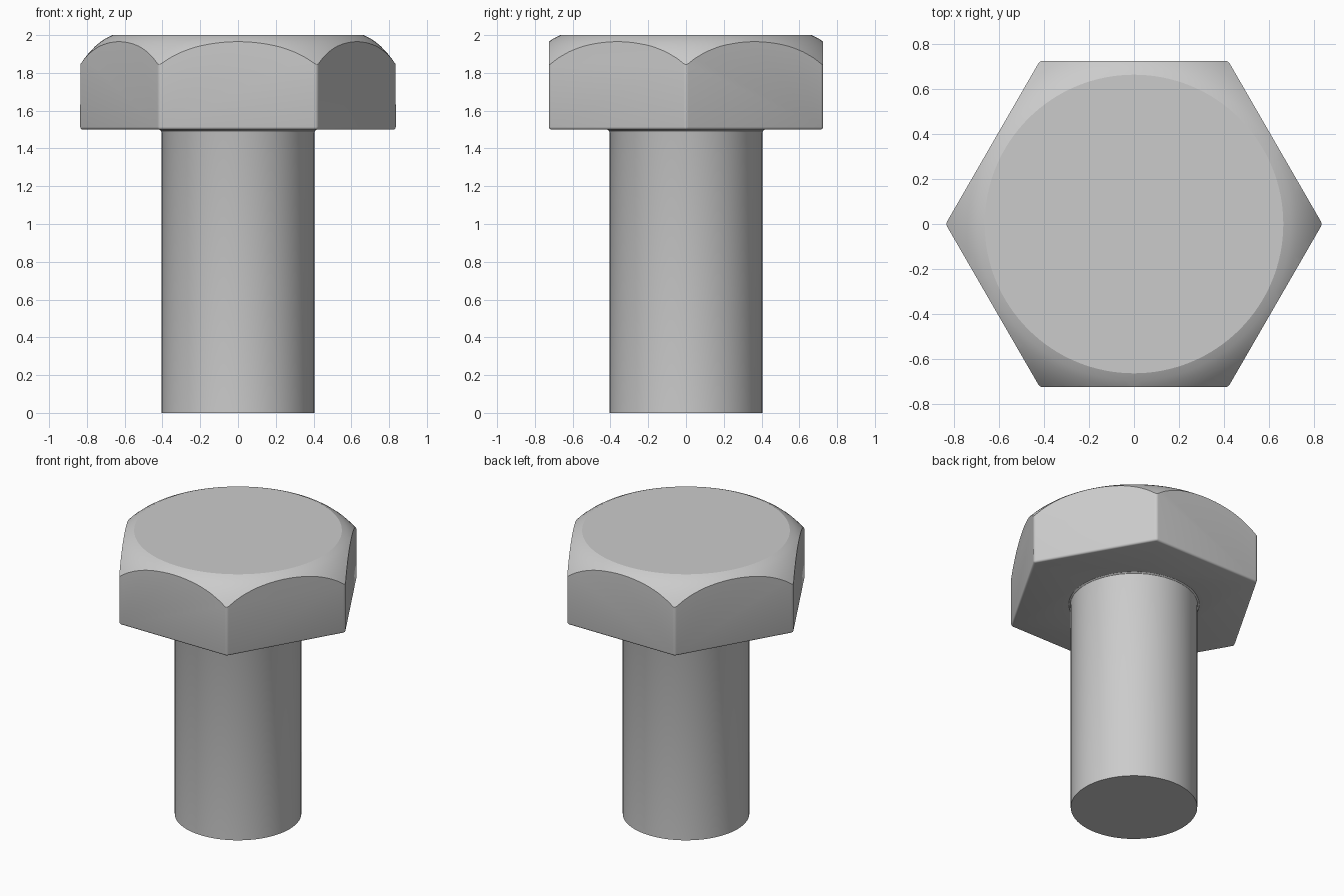
import bpy, bmesh
from math import cos, sin, pi, radians

if "Cube" in bpy.data.objects:
    bpy.data.objects.remove(bpy.data.objects["Cube"])


def make_object(name, bm):
    bmesh.ops.recalc_face_normals(bm, faces=bm.faces)
    mesh = bpy.data.meshes.new(name)
    bm.to_mesh(mesh)
    bm.free()
    obj = bpy.data.objects.new(name, mesh)
    bpy.context.collection.objects.link(obj)
    return obj


def lathe(name, profile, segments=96):
    """Closed solid of revolution from (radius, z) points, capped at both ends."""
    bm = bmesh.new()
    rings = [[bm.verts.new((r * cos(2 * pi * i / segments), r * sin(2 * pi * i / segments), z))
              for i in range(segments)] for r, z in profile]
    for a, b in zip(rings, rings[1:]):
        for i in range(segments):
            j = (i + 1) % segments
            bm.faces.new((a[i], a[j], b[j], b[i]))
    bm.faces.new(rings[0][::-1])
    bm.faces.new(rings[-1])
    return make_object(name, bm)


def apply_boolean(obj, other, operation):
    mod = obj.modifiers.new(operation.title(), 'BOOLEAN')
    mod.operation = operation
    mod.solver = 'EXACT'
    mod.object = other
    bpy.context.view_layer.objects.active = obj
    bpy.ops.object.modifier_apply(modifier=mod.name)
    bpy.data.objects.remove(other)


# Hexagonal head with softened vertical and lower edges
corner = 0.7265 / cos(radians(30))
bm = bmesh.new()
base = [bm.verts.new((corner * cos(i * pi / 3), corner * sin(i * pi / 3), 1.5)) for i in range(6)]
face = bm.faces.new(base)
top = bmesh.ops.extrude_face_region(bm, geom=[face])["geom"]
bmesh.ops.translate(bm, vec=(0, 0, 0.6), verts=[v for v in top if isinstance(v, bmesh.types.BMVert)])
soft = [e for e in bm.edges if min(v.co.z for v in e.verts) < 1.6]
bmesh.ops.bevel(bm, geom=soft, offset=0.014, offset_type='OFFSET', segments=4,
                profile=0.5, affect='EDGES')
head = make_object("bolt", bm)

# Round crown that trims the head's upper corners
crown = lathe("crown_cutter", [(1.0, 1.4), (1.0, 1.6), (0.86, 1.807), (0.835, 1.845), (0.812, 1.878),
                               (0.785, 1.911), (0.757, 1.940), (0.727, 1.965),
                               (0.697, 1.985), (0.665, 2.0)], 128)
apply_boolean(head, crown, 'INTERSECT')

# Shank with a small fillet under the head
shank = lathe("shank", [(0.405, 0), (0.405, 1.485), (0.408, 1.493), (0.418, 1.5), (0.418, 1.55)])
apply_boolean(head, shank, 'UNION')

bpy.ops.object.select_all(action='DESELECT')
head.select_set(True)
bpy.context.view_layer.objects.active = head
bpy.ops.object.shade_smooth_by_angle(angle=radians(25))
